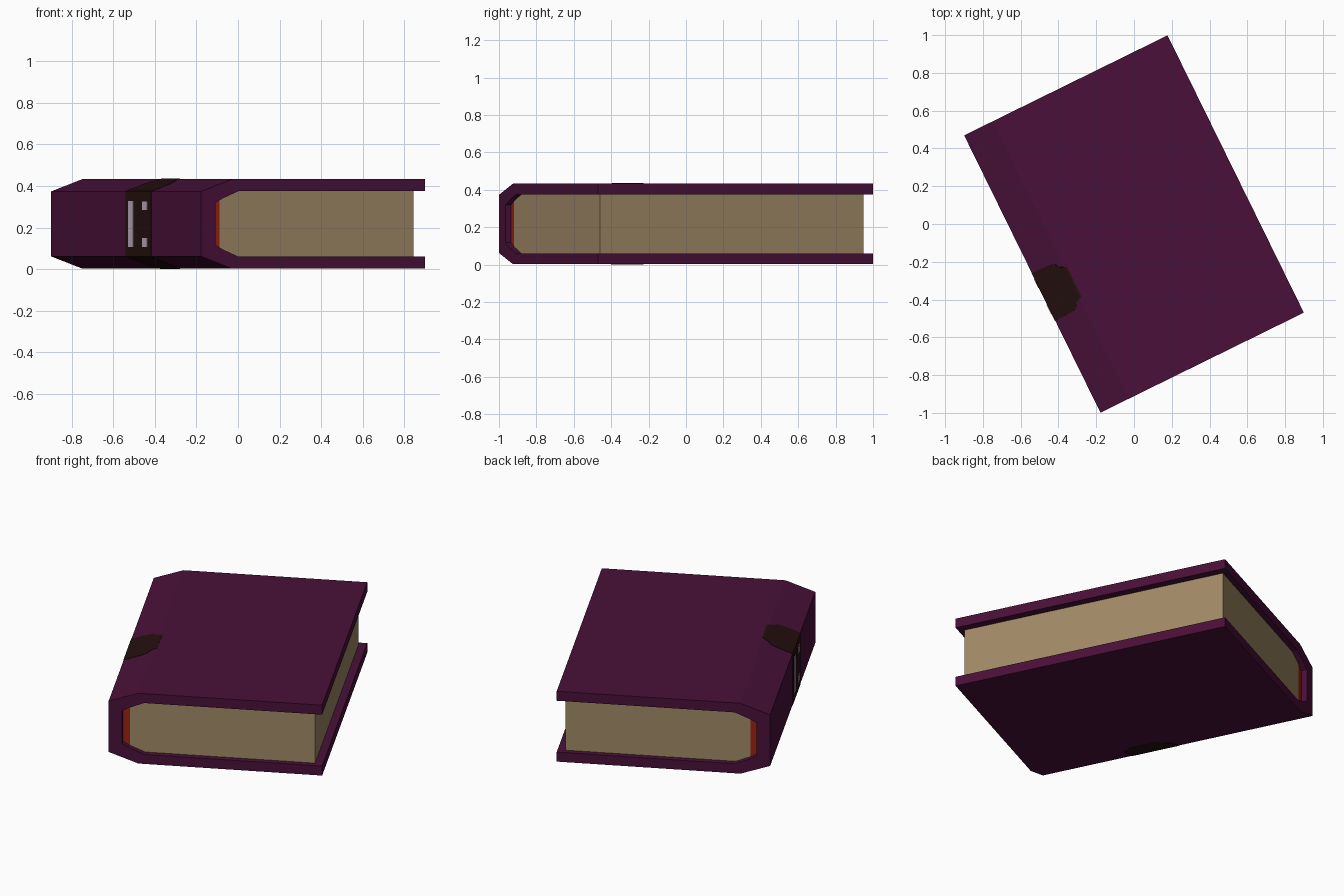
import bpy, bmesh, math
from mathutils import Matrix

if "Cube" in bpy.data.objects:
    bpy.data.objects.remove(bpy.data.objects["Cube"])

TURN = Matrix.Rotation(math.atan2(0.53, 1.078), 4, 'Z')   # book lies turned on the ground
Z0, Z1 = 0.002, 0.433                                     # bottom and top of the covers
MID = (Z0 + Z1) / 2


def material(name, rgb):
    m = bpy.data.materials.new(name)
    m.diffuse_color = (*rgb, 1)
    m.use_nodes = True
    m.node_tree.nodes["Principled BSDF"].inputs["Base Color"].default_value = m.diffuse_color
    return m


PURPLE = material("cover purple", (0.067, 0.0052, 0.040))
PAPER = material("aged paper", (0.350, 0.245, 0.132))
RED = material("binding red", (0.330, 0.016, 0.005))
DARK = material("label dark brown", (0.017, 0.005, 0.0042))
PALE = material("pale mark", (0.52, 0.42, 0.52))


def make_object(name, bm, mat):
    bmesh.ops.recalc_face_normals(bm, faces=bm.faces)
    bm.transform(TURN)
    mesh = bpy.data.meshes.new(name)
    bm.to_mesh(mesh)
    bm.free()
    mesh.materials.append(mat)
    obj = bpy.data.objects.new(name, mesh)
    bpy.context.collection.objects.link(obj)
    return obj


def extrude_profile(name, upper, half_length, mat):
    """Mirror an upper half profile (width, z) downward and extrude it along the spine."""
    pts = upper + [(u, 2 * MID - z) for u, z in reversed(upper)]
    bm = bmesh.new()
    face = bm.faces.new([bm.verts.new((u, -half_length, z)) for u, z in pts])
    res = bmesh.ops.extrude_face_region(bm, geom=[face])
    moved = [g for g in res["geom"] if isinstance(g, bmesh.types.BMVert)]
    bmesh.ops.translate(bm, verts=moved, vec=(0, 2 * half_length, 0))
    return make_object(name, bm, mat)


# cover: one C-shaped wrap with chamfered spine, outer edge then inner edge
outer = [(-0.60, 0.374), (-0.433, Z1), (0.60, Z1)]
inner = [(-0.524, 0.318), (-0.485, 0.340), (-0.40, 0.375)]
bm_pts = [(0.60, 0.375)] + inner[::-1]
low = lambda pts: [(u, 2 * MID - z) for u, z in pts]
bm = bmesh.new()
ring = outer + bm_pts + low(bm_pts)[::-1] + low(outer)[::-1]
face = bm.faces.new([bm.verts.new((u, -0.818, z)) for u, z in ring])
res = bmesh.ops.extrude_face_region(bm, geom=[face])
bmesh.ops.translate(bm, vec=(0, 1.636, 0),
                    verts=[g for g in res["geom"] if isinstance(g, bmesh.types.BMVert)])
make_object("cover", bm, PURPLE)

# page block and the red binding strip behind it
extrude_profile("pages", inner[1:] + [(0.555, 0.375)], 0.785, PAPER)
extrude_profile("binding_strip", inner[:2], 0.785, RED)

# dark label wrapped round the spine, rows of (width position, half length)
rows = [(-0.60, 0.141), (-0.50, 0.138), (-0.468, 0.128), (-0.46, 0.106),
        (-0.433, 0.093), (-0.42, 0.087)]
LABEL_V = -0.135


def cover_top(u):
    return Z1 - max(0, -0.433 - u) / 0.167 * (Z1 - 0.374)


path = [(u, h, cover_top(u)) for u, h in reversed(rows)]
path += [(u, h, 2 * MID - cover_top(u)) for u, h in rows]
bm = bmesh.new()
pairs = [[bm.verts.new((u, LABEL_V + s * h, z)) for s in (-1, 1)] for u, h, z in path]
for (a, b), (c, d) in zip(pairs, pairs[1:]):
    bm.faces.new((a, b, d, c))
label = make_object("spine_label", bm, DARK)
solid = label.modifiers.new("thickness", 'SOLIDIFY')
solid.thickness, solid.offset = 0.004, 0

# pale bars on the label
bm = bmesh.new()
for v, z, length, height in [(-0.055, MID, 0.055, 0.221),
                             (-0.207, 0.305, 0.055, 0.043),
                             (-0.207, 0.128, 0.055, 0.043)]:
    bmesh.ops.create_cube(bm, size=1, matrix=Matrix.Translation((-0.60, v, z))
                          @ Matrix.Diagonal((0.009, length, height, 1)))
make_object("spine_bars", bm, PALE)
